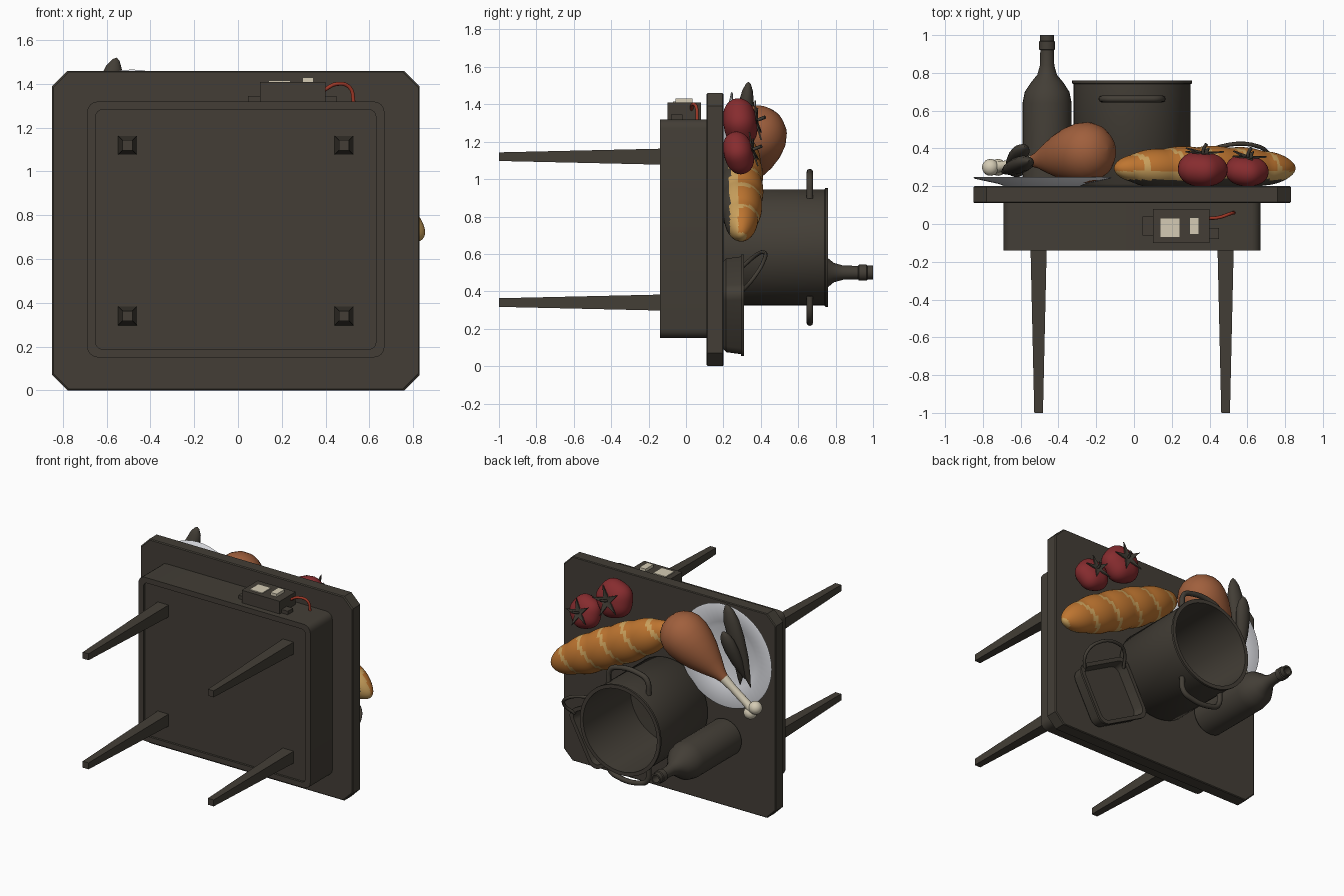
import bpy, bmesh, math
from mathutils import Vector, Matrix

cube = bpy.data.objects.get("Cube")
if cube:
    bpy.data.objects.remove(cube, do_unlink=True)


def material(name, r, g, b):
    m = bpy.data.materials.new(name)
    m.use_nodes = True
    m.diffuse_color = (r, g, b, 1)
    bsdf = next(n for n in m.node_tree.nodes if n.type == 'BSDF_PRINCIPLED')
    bsdf.inputs["Base Color"].default_value = (r, g, b, 1)
    return m


DARK = material("dark umber", .056, .048, .037)
CRUST = material("golden crust", .52, .18, .03)
CRUMB = material("pale crumb", .6, .36, .11)
TOMATO = material("tomato red", .24, .025, .028)
MEAT = material("roast brown", .35, .115, .046)
BONE = material("bone cream", .66, .6, .46)
PLATE = material("plate white", .74, .75, .79)
WIRE = material("wire red", .35, .04, .02)


def finish(bm, name, mats, matrix=Matrix(), smooth=40):
    bmesh.ops.recalc_face_normals(bm, faces=bm.faces)
    mesh = bpy.data.meshes.new(name)
    bm.to_mesh(mesh)
    bm.free()
    for m in mats:
        mesh.materials.append(m)
    ob = bpy.data.objects.new(name, mesh)
    ob.matrix_world = matrix
    bpy.context.collection.objects.link(ob)
    if smooth:
        bpy.ops.object.select_all(action='DESELECT')
        ob.select_set(True)
        bpy.context.view_layer.objects.active = ob
        bpy.ops.object.shade_smooth_by_angle(angle=math.radians(smooth))
    return ob


def frame(origin, axis):
    """Local z along the axis, local y as close to the table's up (+y) as possible."""
    z = Vector(axis).normalized()
    up = Vector((0, 1, 0)) if abs(z.y) < .95 else Vector((0, 0, -1))
    x = up.cross(z).normalized()
    rot = Matrix((x, z.cross(x), z)).transposed().to_4x4()
    return Matrix.Translation(origin) @ rot


def skin(bm, rings):
    for a, b in zip(rings, rings[1:]):
        n = len(a)
        for i in range(n):
            bm.faces.new((a[i], a[(i + 1) % n], b[(i + 1) % n], b[i]))
    bm.faces.new(rings[0])
    bm.faces.new(rings[-1])


def lathe(name, profile, origin, axis, mats, squash=1, seg=32, lobes=0, rule=None):
    """Turn (distance along axis, radius) pairs around the axis."""
    bm = bmesh.new()
    rings = []
    for h, r in profile:
        ring = []
        for i in range(seg):
            a = math.tau * i / seg
            k = max(r, .002) * (1 + lobes * math.cos(5 * a))
            ring.append(bm.verts.new((k * math.cos(a), k * math.sin(a) * squash, h)))
        rings.append(ring)
    skin(bm, rings)
    if rule:
        for f in bm.faces:
            f.material_index = rule(f.calc_center_median())
    return finish(bm, name, mats, frame(origin, axis))


def outline(cx, cz, hx, hz, r=0, n=4, turn=0):
    """Rectangle in x and z with rounded (or, for n=1, chamfered) corners."""
    pts = []
    for q, (sx, sz) in enumerate(((1, 1), (-1, 1), (-1, -1), (1, -1))):
        for i in range(n + 1 if r else 1):
            a = math.pi / 2 * (q + (i / n if r else 0))
            x = sx * (hx - r) + r * math.cos(a)
            z = sz * (hz - r) + r * math.sin(a)
            pts.append((cx + x * math.cos(turn) - z * math.sin(turn),
                        cz + x * math.sin(turn) + z * math.cos(turn)))
    return pts


def loft(name, sections, mat=DARK, smooth=30):
    bm = bmesh.new()
    skin(bm, [[bm.verts.new((x, y, z)) for x, z in pts] for y, pts in sections])
    return finish(bm, name, [mat], smooth=smooth)


def block(name, x0, x1, y0, y1, z0, z1, mat=DARK):
    pts = outline((x0 + x1) / 2, (z0 + z1) / 2, (x1 - x0) / 2, (z1 - z0) / 2)
    return loft(name, [(y0, pts), (y1, pts)], mat, 0)


def tube(name, points, radius, mat=DARK):
    cu = bpy.data.curves.new(name, 'CURVE')
    cu.dimensions = '3D'
    cu.bevel_depth, cu.bevel_resolution, cu.use_fill_caps = radius, 2, True
    sp = cu.splines.new('BEZIER')
    sp.bezier_points.add(len(points) - 1)
    for p, co in zip(sp.bezier_points, points):
        p.co = co
        p.handle_left_type = p.handle_right_type = 'AUTO'
    sp.resolution_u = 5
    cu.materials.append(mat)
    ob = bpy.data.objects.new(name, cu)
    bpy.context.collection.objects.link(ob)
    bpy.ops.object.select_all(action='DESELECT')
    ob.select_set(True)
    bpy.context.view_layer.objects.active = ob
    bpy.ops.object.convert(target='MESH')


UP = (0, 1, 0)

# Table lying with its top towards the back
loft("table_top", [(y, outline(-.01, .73, .84 - e, .73 - e, .07, 1))
                   for y, e in ((.11, .006), (.116, 0), (.195, 0), (.2, .005))], smooth=0)
loft("apron", [(.11, outline(-.01, .735, .68, .585, .05)),
               (-.14, outline(-.01, .735, .68, .585, .05)),
               (-.14, outline(-.01, .735, .64, .547, .03)),
               (-.125, outline(-.01, .735, .64, .547, .03))])
for side, x in (("left", .485), ("right", -.505)):
    for level, z in (("upper", 1.12), ("lower", .34)):
        loft(f"{level}_{side}_leg", [(-1, outline(x, z, .023, .023)),
                                     (-.12, outline(x, z, .043, .043))], smooth=0)

# Switch box on the apron
block("switch_box", .1, .4, -.1, .08, 1.31, 1.41)
block("socket_plate", .14, .24, -.07, .03, 1.408, 1.416, BONE)
block("switch_key", .295, .345, -.055, .035, 1.408, 1.43, BONE)
block("box_lug_right", .045, .1, -.06, .04, 1.31, 1.345)
block("box_lug_left", .4, .45, -.08, -.02, 1.31, 1.345)
tube("wire", [(.39, .03, 1.37), (.45, .035, 1.4), (.51, .055, 1.385), (.53, .06, 1.31)], .009, WIRE)

# Stock pot
lathe("pot", [(0, 0), (0, .3), (.012, .31), (.54, .31), (.545, .318), (.56, .318),
              (.56, .292), (.03, .288), (.02, 0)], (-.01, .2, .635), UP, [DARK], seg=48)
for name, s in (("pot_upper_handle", 1), ("pot_lower_handle", -1)):
    arch = [(-.16, .26), (-.145, .36), (-.08, .392), (.08, .392), (.145, .36), (.16, .26)]
    tube(name, [(x - .01, .662, .635 + s * z) for x, z in arch], .018)

# Bottle
lathe("bottle", [(0, 0), (0, .115), (.015, .13), (.44, .13), (.5, .118), (.55, .085), (.59, .052),
                 (.64, .038), (.72, .036), (.725, .043), (.765, .043), (.77, .037),
                 (.8, .037), (.8, .026), (.7, .024), (.7, 0)], (-.46, .2, .5), UP, [DARK])

# Square tray with a swing handle
TURN = math.radians(-28)
loft("tray", [(y, outline(.43, .325, h, h * .97, r, 4, TURN)) for y, h, r in
              ((.2, .19, .05), (.215, .205, .06), (.295, .213, .06), (.295, .222, .065),
               (.31, .222, .065), (.31, .195, .05), (.24, .185, .05))])
tube("tray_handle", [(.67, .3, .4), (.71, .36, .47), (.66, .41, .55), (.46, .41, .61),
                     (.39, .37, .59), (.34, .3, .53)], .011)

# Plate
lathe("plate", [(0, 0), (0, .2), (.012, .23), (.04, .36), (.046, .366), (.05, .358),
                (.024, .23), (.014, .2), (.014, 0)], (-.485, .2, 1.1), UP, [PLATE], seg=48)

# Drumstick
origin, axis = Vector((-.74, .3, .8)), Vector((.49, .08, .44)).normalized()
lathe("drumstick_meat", [(.26, 0), (.265, .028), (.32, .046), (.4, .086), (.48, .122), (.56, .148),
                         (.63, .16), (.69, .157), (.74, .137), (.78, .102), (.805, .06), (.815, 0)],
      origin, axis, [MEAT])
lathe("drumstick_bone", [(0, 0), (0, .035), (.06, .026), (.2, .026), (.3, .035)],
      origin, axis, [BONE], seg=16)
ball = [(-.045 * math.cos(math.pi * i / 10), .045 * math.sin(math.pi * i / 10)) for i in range(11)]
across = axis.cross(Vector(UP)).normalized()
for name, s in (("bone_knob_left", .03), ("bone_knob_right", -.03)):
    lathe(name, ball, origin + across * s, axis, [BONE], seg=16)

# Dark leaves on the plate
leaves = (((-.7, .27, .94), (-.555, .335, 1.52), .058), ((-.67, .29, 1.0), (-.58, .41, 1.36), .05),
          ((-.61, .26, .93), (-.64, .3, 1.3), .045))
for i, (a, b, r) in enumerate(leaves):
    d = Vector(b) - Vector(a)
    shape = ((0, 0), (.12, .35), (.35, .8), (.6, 1), (.8, .95), (.92, .65), (.98, .3), (1, 0))
    lathe(f"leaf_{i + 1}", [(t * d.length, w * r) for t, w in shape], a, d, [DARK], .75, 12)

# Loaf with slashes and a dark base
start, end = Vector((.85, .295, .7)), Vector((-.1, .295, 1.21))
LENGTH = (end - start).length


def loaf_colour(c):
    if c.y < -.06:
        return 2
    slash = (c.z / LENGTH * 5.5 + c.x * 2.2 + .1) % 1 < .15
    return 1 if slash or c.y < -.015 else 0


loaf = []
for i in range(73):
    s = -math.cos(math.pi * i / 72)
    bulge = .95 + .07 * abs(math.sin(math.pi * 2.75 * (s + 1)))
    loaf.append(((s + 1) / 2 * LENGTH, .137 * bulge * math.sqrt(max(0, 1 - abs(s) ** 2.6))))
lathe("bread", loaf, start, end - start, [CRUST, CRUMB, DARK], .85, 40, 0, loaf_colour)

# Tomatoes with star-shaped tops
for name, pos, r, lean in (("upper_tomato", (.36, .29, 1.3), .132, (.05, 1, .15)),
                           ("lower_tomato", (.595, .282, 1.14), .115, (.1, 1, .25))):
    prof = [(-.68 * r * math.cos(math.pi * i / 16), r * math.sin(math.pi * i / 16) ** .8)
            for i in range(16)] + [(.58 * r, .02)]
    lathe(name, prof, pos, lean, [TOMATO], 1, 40, .03)
    bm = bmesh.new()
    hub = bm.verts.new((0, 0, .66 * r))
    ring = []
    for i in range(10):
        a, k, h = math.pi * i / 5, (.85, .25)[i % 2], (.78, .7)[i % 2]
        ring.append(bm.verts.new((k * r * math.cos(a), k * r * math.sin(a), h * r)))
    for i in range(10):
        bm.faces.new((hub, ring[i], ring[(i + 1) % 10]))
    star = finish(bm, name + "_calyx", [DARK], frame(pos, lean), 0)
    star.modifiers.new("thickness", 'SOLIDIFY').thickness = .008
    top = Vector(pos) + Vector(lean).normalized() * r * .6
    tube(name + "_stem", [top, top + Vector((.005, .03, .01)), top + Vector((.02, .055, .02))], .009)
